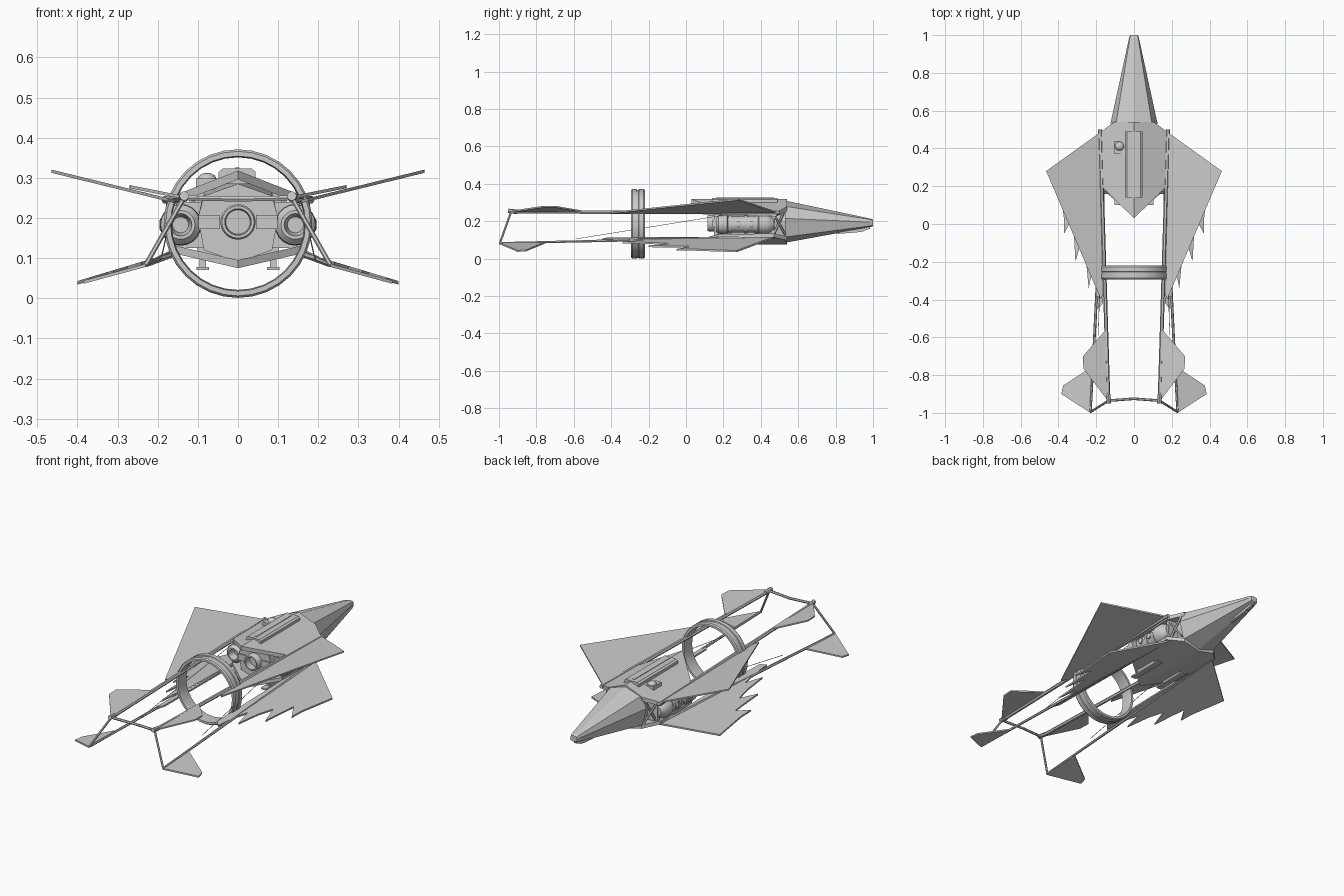
import bpy, bmesh, math
from mathutils import Vector


def make(name, verts, faces, mirror=False, smooth=False):
    me = bpy.data.meshes.new(name)
    me.from_pydata(verts, [], faces)
    bm = bmesh.new()
    bm.from_mesh(me)
    bmesh.ops.recalc_face_normals(bm, faces=bm.faces)
    bm.to_mesh(me)
    bm.free()
    ob = bpy.data.objects.new(name, me)
    bpy.context.collection.objects.link(ob)
    if mirror:
        ob.modifiers.new("mirror", "MIRROR").use_mirror_merge = True
    if smooth:
        bpy.context.view_layer.objects.active = ob
        ob.select_set(True)
        bpy.ops.object.shade_smooth_by_angle(angle=math.radians(35))
        ob.select_set(False)
    return ob


def loft(name, rings, mirror=False, smooth=False, closed=False):
    n, m = len(rings[0]), len(rings)
    verts = [p for r in rings for p in r]
    faces = []
    for i in range(m if closed else m - 1):
        a, b = i * n, ((i + 1) % m) * n
        faces += [(a + j, a + (j + 1) % n, b + (j + 1) % n, b + j) for j in range(n)]
    if not closed:
        faces += [tuple(range(n)), tuple(range((m - 1) * n, m * n))]
    return make(name, verts, faces, mirror, smooth)


def plate(name, outline, z0, slope, thick, x0=0.0):
    # mirrored flat sheet whose height changes linearly with x
    top = [(x, y, z0 + slope * (x - x0)) for x, y in outline]
    return loft(name, [top, [(x, y, z - thick) for x, y, z in top]], True)


def box(name, x, y, z, mirror=False):
    return loft(name, [[(x[0], v, z[0]), (x[1], v, z[0]), (x[1], v, z[1]), (x[0], v, z[1])]
                       for v in y], mirror)


def lathe(name, centre, profile, axis="y", sides=20, mirror=False, closed=False):
    # profile is (radius, distance along axis)
    cx, cy, cz = centre
    rings = []
    for r, d in profile:
        ring = []
        for k in range(sides):
            a = 2 * math.pi * k / sides
            u, v = r * math.cos(a), r * math.sin(a)
            ring.append({"y": (cx + u, cy + d, cz + v), "z": (cx + u, cy + v, cz + d),
                         "x": (cx + d, cy + u, cz + v)}[axis])
        rings.append(ring)
    return loft(name, rings, mirror, True, closed)


def bar(name, p, q, r0, r1, sides=6, mirror=True):
    p, q = Vector(p), Vector(q)
    rot = (q - p).to_track_quat("Z", "Y")
    rings = [[tuple(c + rot @ Vector((r * math.cos(2 * math.pi * k / sides),
                                      r * math.sin(2 * math.pi * k / sides), 0)))
              for k in range(sides)] for c, r in ((p, r0), (q, r1))]
    return loft(name, rings, mirror)


def section(y, half):
    return [(x, y, z) for x, z in half] + [(-x, y, z) for x, z in reversed(half) if x > 0]


# Faceted nose cone
loft("nose", [
    section(0.53, [(0, 0.31), (0.095, 0.28), (0.125, 0.215), (0.10, 0.115), (0, 0.085)]),
    section(0.985, [(0, 0.214), (0.022, 0.209), (0.026, 0.195), (0.024, 0.175), (0, 0.168)]),
    section(1.0, [(0, 0.208), (0.018, 0.204), (0.021, 0.193), (0.019, 0.179), (0, 0.174)])])

# Inner hull between the armour shells
loft("core_hull", [
    section(0.15, [(0, 0.285), (0.085, 0.255), (0.10, 0.20), (0.085, 0.12), (0, 0.09)]),
    section(0.53, [(0, 0.295), (0.085, 0.265), (0.10, 0.20), (0.085, 0.12), (0, 0.09)])])
box("bulkhead", (-0.155, 0.155), (0.455, 0.475), (0.125, 0.24))

# Upper and lower armour shells
plate("upper_shell", [(0, 0.54), (0.105, 0.54), (0.18, 0.485), (0.163, 0.19), (0, 0.03)],
      0.318, -0.39, 0.022)
plate("lower_shell", [(0, 0.54), (0.10, 0.54), (0.17, 0.47), (0.155, 0.17), (0, 0.05)],
      0.095, 0.23, 0.02)

# Wings
plate("upper_wing", [(0.16, 0.50), (0.18, 0.485), (0.465, 0.28), (0.175, -0.40), (0.16, -0.36)],
      0.247, 0.245, 0.008, 0.165)
plate("lower_wing", [(0.15, 0.47), (0.40, 0.27), (0.372, 0.04), (0.37, -0.05), (0.325, 0.03),
                     (0.318, -0.06), (0.31, -0.20), (0.275, -0.08), (0.255, -0.18),
                     (0.24, -0.34), (0.215, -0.22), (0.20, -0.30), (0.19, -0.45), (0.165, -0.42)],
      0.118, -0.30, 0.009, 0.15)

# Tail booms, struts and cross bar
bar("upper_boom", (0.18, 0.50, 0.245), (0.135, -0.945, 0.25), 0.011, 0.010)
bar("lower_boom", (0.155, 0.46, 0.115), (0.23, -0.995, 0.083), 0.010, 0.006)
bar("boom_tip", (0.136, -0.90, 0.25), (0.134, -0.95, 0.255), 0.012, 0.012, 8)
bar("tail_strut", (0.135, -0.935, 0.25), (0.23, -0.995, 0.083), 0.006, 0.006)
bar("tail_crossbar", (0, -0.925, 0.247), (0.135, -0.935, 0.25), 0.007, 0.007)
bar("wing_brace", (0.16, 0.25, 0.24), (0.19, -0.59, 0.105), 0.0015, 0.0015)

# Tail fins
plate("upper_fin", [(0.15, -0.56), (0.27, -0.70), (0.268, -0.765), (0.136, -0.94)],
      0.256, 0.20, 0.008, 0.14)
plate("lower_fin", [(0.215, -0.75), (0.375, -0.855), (0.385, -0.90), (0.23, -1.0)],
      0.09, -0.27, 0.008, 0.215)

# Large ring around the booms
lathe("ring", (0, -0.257, 0.186),
      [(0.180, -0.037), (0.185, -0.030), (0.185, -0.006), (0.182, -0.004), (0.182, 0.004),
       (0.185, 0.006), (0.185, 0.030), (0.180, 0.037), (0.168, 0.037), (0.165, 0.0),
       (0.168, -0.037)], sides=32, closed=True)

# Main exhaust with recessed mouth
lathe("main_nozzle", (0, 0.15, 0.19),
      [(0.044, 0.03), (0.044, -0.03), (0.040, -0.036), (0.033, -0.036), (0.030, 0.005)], sides=24)
box("exhaust_grille", (0.045, 0.098), (0.142, 0.16), (0.172, 0.208), True)

# Side engines with collars and ports
lathe("side_engine", (0.143, 0.30, 0.183),
      [(0.020, -0.10), (0.028, -0.14), (0.036, -0.14), (0.050, -0.125), (0.052, -0.08),
       (0.044, -0.075), (0.044, 0.085), (0.052, 0.09), (0.052, 0.135), (0.042, 0.15),
       (0.030, 0.17)], mirror=True)
for i, y in enumerate((0.235, 0.32, 0.375)):
    lathe("engine_collar_%d" % i, (0.143, y, 0.183), [(0.049, -0.009), (0.049, 0.009)], mirror=True)
for i, y in enumerate((0.28, 0.35)):
    lathe("engine_port_%d" % i, (0.18, y, 0.183), [(0.016, 0), (0.016, 0.013), (0.009, 0.016)],
          "x", 12, True)
bar("side_strut", (0.11, 0.53, 0.265), (0.14, 0.47, 0.13), 0.007, 0.007)
bar("cross_strut", (0.11, 0.53, 0.13), (0.15, 0.47, 0.235), 0.006, 0.006)

# Dorsal spine fairing
loft("spine_fairing", [[(-0.048, y, 0.285), (0.044, y, 0.285), (0.044, y, z - 0.008),
                        (0.034, y, z), (-0.038, y, z), (-0.048, y, z - 0.008)]
                       for y, z in ((0.14, 0.323), (0.49, 0.323))])
box("spine_slot", (-0.008, 0.004), (0.16, 0.47), (0.315, 0.326))

# Off-centre sensor dome
box("dome_base", (-0.105, -0.055), (0.37, 0.44), (0.27, 0.298))
lathe("sensor_dome", (-0.077, 0.412, 0.29),
      [(0.024, 0), (0.024, 0.008), (0.019, 0.016), (0.010, 0.021), (0.004, 0.022)], "z", 16)

# Belly rails and chin gun
box("belly_rail", (0.072, 0.104), (0.10, 0.32), (0.070, 0.078), True)
box("belly_rail_mount", (0.08, 0.096), (0.14, 0.28), (0.076, 0.10), True)
loft("chin_gun", [[(-w, y, a), (w, y, a), (w, y, b), (-w, y, b)]
                  for y, w, a, b in ((0.81, 0.008, 0.132, 0.142), (0.93, 0.012, 0.142, 0.158),
                                     (0.985, 0.008, 0.160, 0.172))])
box("chin_mount", (-0.006, 0.006), (0.88, 0.95), (0.145, 0.175))
